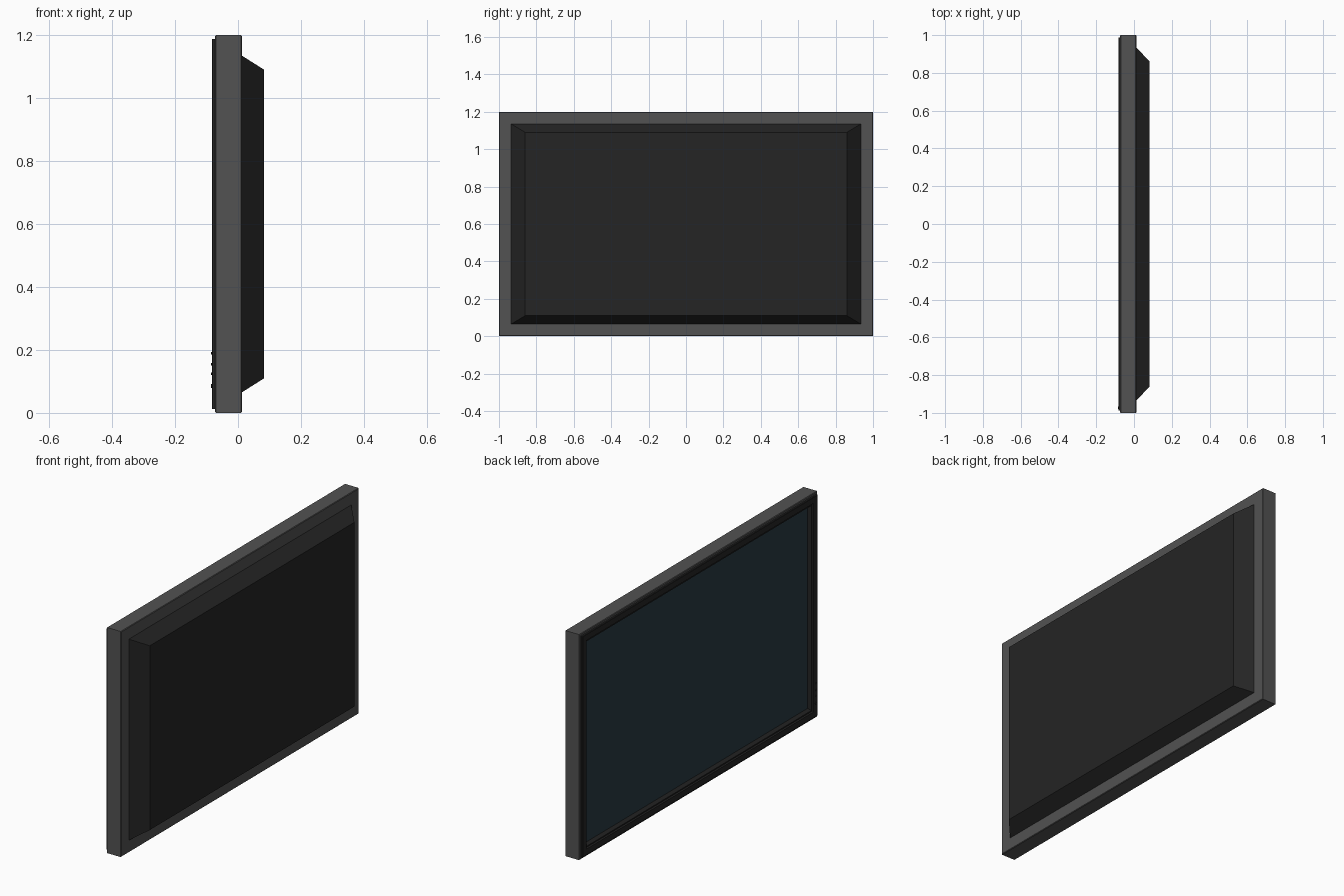
import bpy, bmesh

if "Cube" in bpy.data.objects:
    bpy.data.objects.remove(bpy.data.objects["Cube"])


def material(name, rgb):
    m = bpy.data.materials.new(name)
    m.diffuse_color = (*rgb, 1)
    m.use_nodes = True
    m.node_tree.nodes["Principled BSDF"].inputs["Base Color"].default_value = m.diffuse_color
    return m


CASE = material("case_grey", (0.085, 0.085, 0.085))
DARK = material("back_black", (0.018, 0.018, 0.018))
GLASS = material("screen_blue", (0.022, 0.042, 0.055))
MID = 0.6


def lofted_rects(name, rings, mat, cap_start=False, cap_end=False):
    """Bridge rectangles given as (x, half_width_y, half_height_z)."""
    bm = bmesh.new()
    loops = [[bm.verts.new((x, sy * w, MID + sz * h))
              for sy, sz in ((-1, -1), (1, -1), (1, 1), (-1, 1))]
             for x, w, h in rings]
    for a, b in zip(loops, loops[1:]):
        for i in range(4):
            j = (i + 1) % 4
            bm.faces.new((a[i], a[j], b[j], b[i]))
    if cap_start:
        bm.faces.new(loops[0])
    if cap_end:
        bm.faces.new(loops[-1])
    bmesh.ops.recalc_face_normals(bm, faces=bm.faces)
    me = bpy.data.meshes.new(name)
    bm.to_mesh(me)
    bm.free()
    me.materials.append(mat)
    ob = bpy.data.objects.new(name, me)
    bpy.context.collection.objects.link(ob)
    return ob


# Outer case: open-fronted surround with small edge chamfers
lofted_rects("case", [
    (-0.055, 0.93, 0.53), (-0.073, 0.955, 0.555), (-0.073, 0.997, 0.597),
    (-0.070, 1.0, 0.6), (0.009, 1.0, 0.6), (0.012, 0.997, 0.597),
    (0.012, 0.93, 0.53), (-0.055, 0.93, 0.53)], CASE)

# Raised front bezel with a stepped, sloping inner lip
lofted_rects("front_bezel", [
    (-0.072, 0.988, 0.588), (-0.081, 0.988, 0.588), (-0.083, 0.986, 0.586),
    (-0.083, 0.955, 0.555), (-0.077, 0.951, 0.551), (-0.077, 0.945, 0.545),
    (-0.060, 0.932, 0.532), (-0.055, 0.932, 0.532)], DARK)

# Recessed screen panel
lofted_rects("screen", [(-0.062, 0.935, 0.535), (-0.054, 0.935, 0.535)],
             GLASS, True, True)

# Tapered rear housing
lofted_rects("rear_housing", [(0.010, 0.935, 0.535), (0.012, 0.935, 0.535),
                              (0.083, 0.86, 0.49)], DARK, True, True)

# Control buttons in the lower corner of the bezel
for i, z in enumerate((0.085, 0.125, 0.155, 0.19)):
    size = 0.012 if i == 0 else 0.008
    bpy.ops.mesh.primitive_cylinder_add(
        vertices=16, radius=size / 2, depth=0.006,
        location=(-0.083, -0.973, z), rotation=(0, 1.570796, 0))
    ob = bpy.context.object
    ob.name = "power_button" if i == 0 else f"control_button_{i}"
    ob.data.materials.append(DARK)
    bpy.ops.object.shade_smooth_by_angle()
